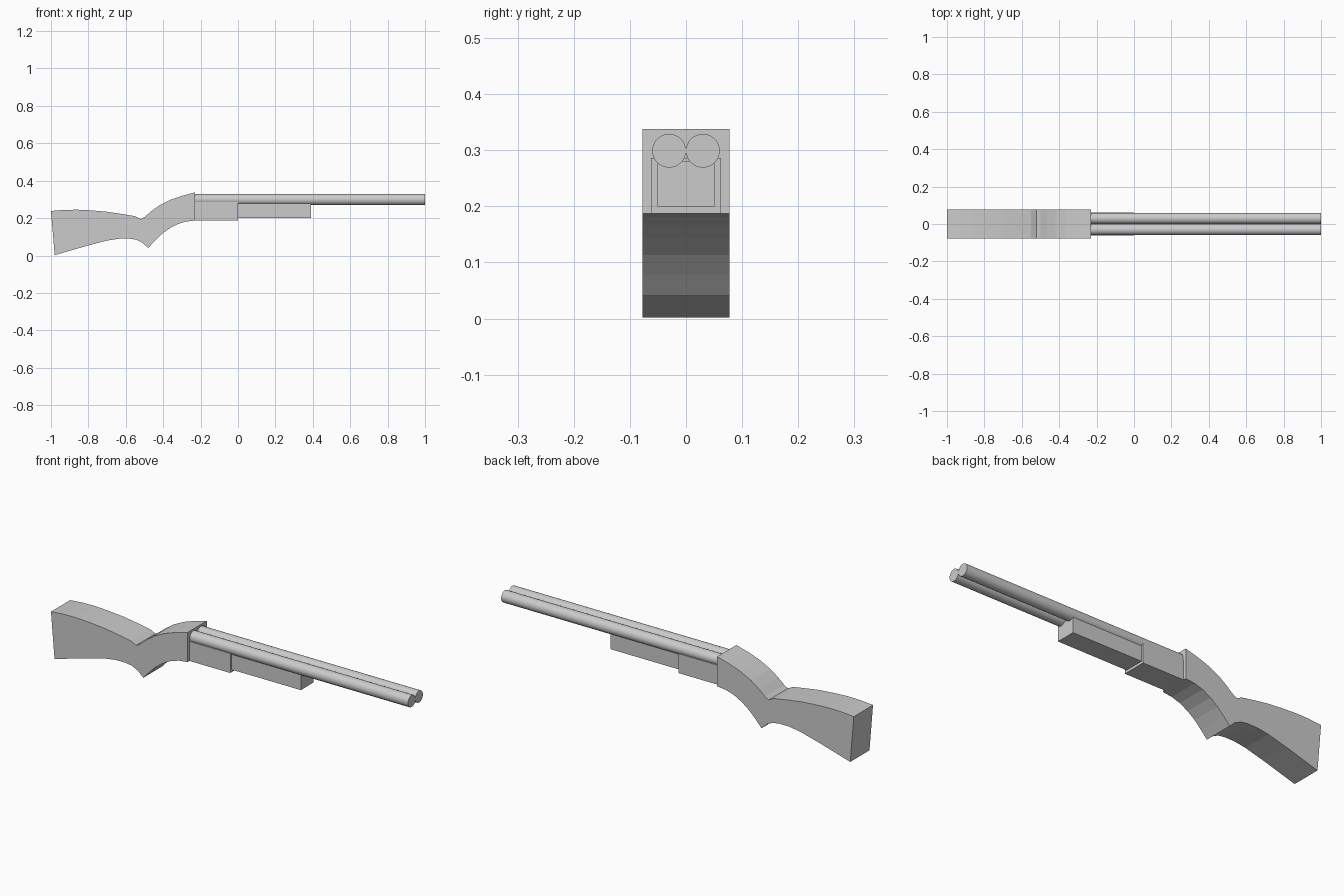
import bpy, bmesh
from math import pi

if "Cube" in bpy.data.objects:
    bpy.data.objects.remove(bpy.data.objects["Cube"])


def extrude_profile(name, pts, y0, y1):
    """Solid made by sweeping an x-z outline along y."""
    bm = bmesh.new()
    face = bm.faces.new([bm.verts.new((x, y0, z)) for x, z in pts])
    ext = bmesh.ops.extrude_face_region(bm, geom=[face])
    verts = [g for g in ext["geom"] if isinstance(g, bmesh.types.BMVert)]
    bmesh.ops.translate(bm, verts=verts, vec=(0, y1 - y0, 0))
    bmesh.ops.recalc_face_normals(bm, faces=bm.faces)
    mesh = bpy.data.meshes.new(name)
    bm.to_mesh(mesh)
    bm.free()
    obj = bpy.data.objects.new(name, mesh)
    bpy.context.collection.objects.link(obj)
    return obj


def block(name, x0, x1, half_y, z0, z1):
    return extrude_profile(name, [(x0, z0), (x1, z0), (x1, z1), (x0, z1)], -half_y, half_y)


# Shoulder stock with notched grip
top = [(-1, 0.238), (-0.93, 0.244), (-0.86, 0.245), (-0.78, 0.241), (-0.70, 0.234),
       (-0.62, 0.222), (-0.55, 0.21), (-0.52, 0.195), (-0.50, 0.206), (-0.465, 0.236),
       (-0.42, 0.268), (-0.36, 0.298), (-0.30, 0.319), (-0.23, 0.338)]
bottom = [(-0.23, 0.187), (-0.28, 0.181), (-0.325, 0.167), (-0.37, 0.143), (-0.41, 0.113),
          (-0.445, 0.078), (-0.48, 0.04), (-0.51, 0.068), (-0.545, 0.085), (-0.58, 0.09),
          (-0.635, 0.09), (-0.70, 0.08), (-0.80, 0.054), (-0.98, 0.002)]
extrude_profile("stock", top + bottom, -0.0775, 0.0775)

# Receiver and fore-end under the barrels
block("receiver", -0.23, 0.0, 0.062, 0.187, 0.286)
block("fore_end", 0.0, 0.39, 0.051, 0.2, 0.281)

# Twin barrels
for side, y in (("left", -0.03), ("right", 0.03)):
    bpy.ops.mesh.primitive_cylinder_add(vertices=48, radius=0.03, depth=1.23,
                                        location=(0.385, y, 0.299), rotation=(0, pi / 2, 0))
    barrel = bpy.context.object
    barrel.name = side + "_barrel"
    bpy.ops.object.shade_smooth_by_angle()
